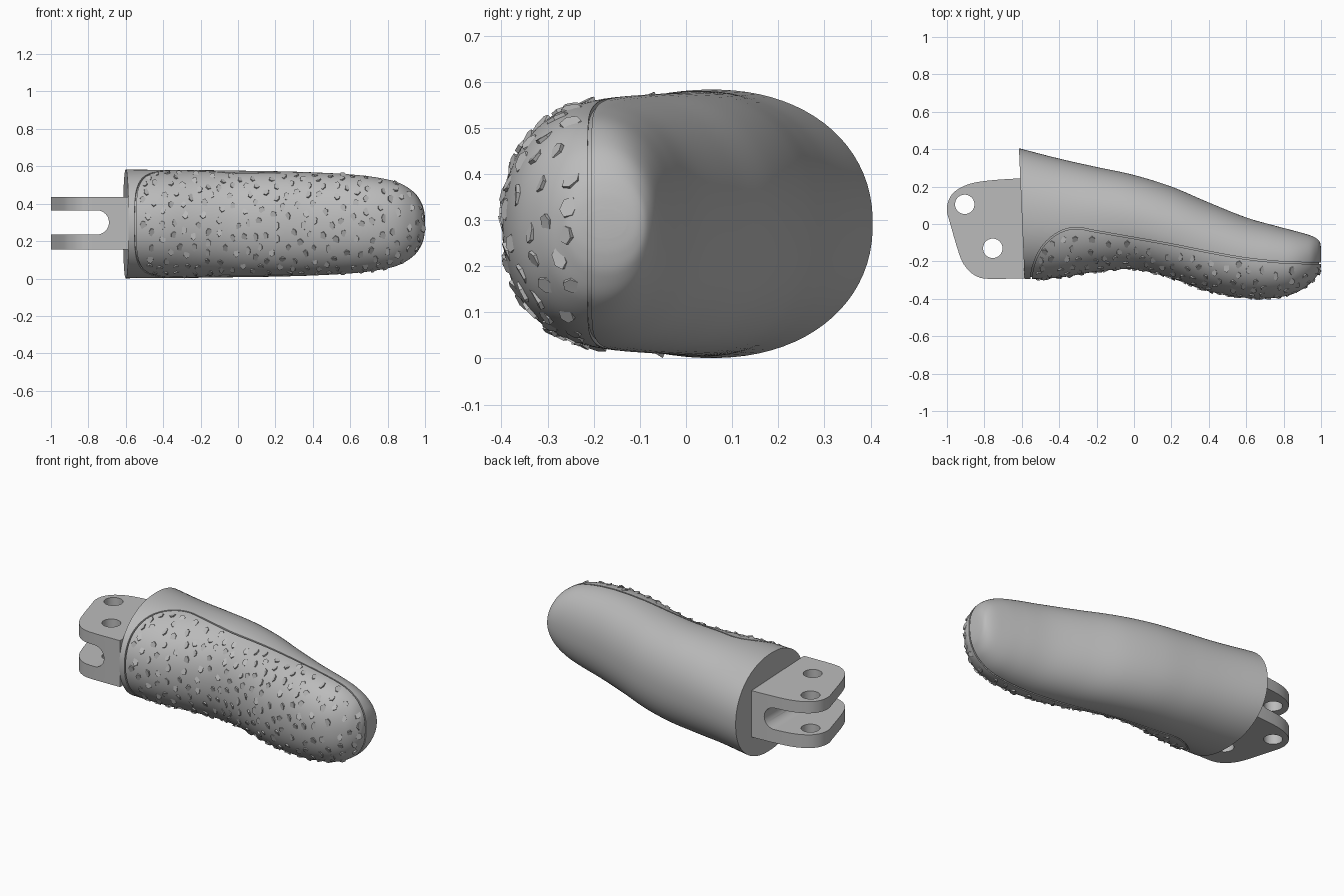
import bpy, bmesh, math, random
from mathutils import Vector

if "Cube" in bpy.data.objects:
    bpy.data.objects.remove(bpy.data.objects["Cube"])

random.seed(4)
MID_Z = 0.292
ROUNDNESS = 2.15

grey = bpy.data.materials.new("satin_grey")
grey.use_nodes = True
shade = (0.5, 0.5, 0.5, 1)
grey.diffuse_color = shade
grey.node_tree.nodes["Principled BSDF"].inputs["Base Color"].default_value = shade

# Handle stations: x, back y, front y, half height
STATIONS = [
    (-.6, .405, -.295, .291), (-.4, .35, -.287, .289), (-.2, .305, -.255, .288),
    (0, .262, -.242, .285), (.2, .2, -.29, .282), (.4, .115, -.36, .276),
    (.6, .035, -.395, .265), (.75, -.008, -.395, .247), (.86, -.037, -.37, .22),
    (.94, -.06, -.32, .17), (.98, -.08, -.275, .115), (.995, -.1, -.25, .07),
    (1, -.13, -.22, .03)]
LAST = len(STATIONS) - 1

# Seam between shell and grip pad, in plan
SEAM = [(-.553, -.5), (-.55, -.3), (-.53, -.2), (-.48, -.11), (-.4, -.045), (-.31, -.022),
        (-.2, -.04), (0, -.075), (.2, -.11), (.4, -.15), (.6, -.185), (.8, -.205),
        (1, -.21), (1.1, -.21)]

# Side outline of the hinge lug, in plan
LUG = [(-.59, .245), (-.75, .235), (-.87, .217), (-.95, .18), (-.99, .13), (-1, .07),
       (-.985, .01), (-.935, -.16), (-.9, -.23), (-.85, -.275), (-.78, -.293), (-.585, -.29)]


def spline(keys, u):
    """Smooth curve through the keys, u counted in keys."""
    top = len(keys) - 1
    i = max(0, min(int(u), top - 1))
    f = u - i
    a, b, c, d = (keys[max(0, min(top, i + k))] for k in (-1, 0, 1, 2))
    return [q + .5 * f * (r - p + f * (2 * p - 5 * q + 4 * r - s + f * (3 * (q - r) + s - p)))
            for p, q, r, s in zip(a, b, c, d)]


def sample(keys, steps):
    count = (len(keys) - 1) * steps
    return [spline(keys, k / steps) for k in range(count + 1)]


def bend(value):
    return math.copysign(abs(value) ** (2 / ROUNDNESS), value)


def surface(u, t):
    """Point on the handle at station u and angle t around it."""
    x, back, front, half = spline(STATIONS, u)
    centre, reach = (back + front) / 2, (back - front) / 2
    y = centre + reach * bend(math.cos(t))
    tilt = max(0, 1 - u) * .043 * (y - centre)
    return Vector((x - tilt, y, MID_Z + half * bend(math.sin(t))))


def normal(u, t):
    e = .01
    along = surface(min(u + e, LAST), t) - surface(max(u - e, 0), t)
    around = surface(u, t + e) - surface(u, t - e)
    return around.cross(along).normalized()


def finish(name, bm):
    bmesh.ops.recalc_face_normals(bm, faces=bm.faces)
    mesh = bpy.data.meshes.new(name)
    bm.to_mesh(mesh)
    bm.free()
    mesh.materials.append(grey)
    obj = bpy.data.objects.new(name, mesh)
    bpy.context.collection.objects.link(obj)
    return obj


def activate(obj):
    bpy.ops.object.select_all(action='DESELECT')
    obj.select_set(True)
    bpy.context.view_layer.objects.active = obj


def smooth(obj):
    activate(obj)
    bpy.ops.object.shade_smooth_by_angle(angle=math.radians(35))


def loft(name, start, inset=0, steps=6, sides=80):
    bm = bmesh.new()
    rings = []
    count = LAST * steps
    for k in range(count + 1):
        u = start + (LAST - start) * k / count
        ring = []
        for j in range(sides):
            t = math.tau * (j + .5) / sides
            point = surface(u, t)
            if inset:
                point -= normal(u, t) * inset
            ring.append(bm.verts.new(point))
        rings.append(ring)
    for a, b in zip(rings, rings[1:]):
        for j in range(sides):
            n = (j + 1) % sides
            bm.faces.new((a[j], a[n], b[n], b[j]))
    bm.faces.new(rings[0])
    bm.faces.new(rings[-1])
    return finish(name, bm)


def prism(name, outline, low, high, axis='z'):
    """Extrude an outline; axis y reads the outline as x, z."""
    bm = bmesh.new()
    place = (lambda p, h: (p[0], p[1], h)) if axis == 'z' else (lambda p, h: (p[0], h, p[1]))
    lower = [bm.verts.new(place(p, low)) for p in outline]
    upper = [bm.verts.new(place(p, high)) for p in outline]
    bm.faces.new(lower)
    bm.faces.new(upper)
    for j in range(len(outline)):
        n = (j + 1) % len(outline)
        bm.faces.new((lower[j], lower[n], upper[n], upper[j]))
    return finish(name, bm)


def arc(cx, cy, radius, begin, end, count):
    angles = [begin + (end - begin) * k / count for k in range(count + 1)]
    return [(cx + radius * math.cos(a), cy + radius * math.sin(a)) for a in angles]


def cut(obj, cutter):
    cutter.hide_render = True
    activate(obj)
    mod = obj.modifiers.new("cut", 'BOOLEAN')
    mod.operation, mod.solver, mod.object = 'DIFFERENCE', 'EXACT', cutter
    bpy.ops.object.modifier_apply(modifier=mod.name)
    bpy.data.objects.remove(cutter)


# Handle shell and pad, parted by a thin seam with a core behind it
handle = loft("handle_body", 0)
seam = [Vector(p) for p in sample(SEAM, 5)]
sides_of_seam = [[], []]
for k, p in enumerate(seam):
    run = (seam[min(k + 1, len(seam) - 1)] - seam[max(k - 1, 0)]).normalized()
    across = Vector((-run.y, run.x)) * .004
    sides_of_seam[0].append(p + across)
    sides_of_seam[1].append(p - across)
cut(handle, prism("seam_cutter", sides_of_seam[0] + sides_of_seam[1][::-1], -.2, .8))
smooth(handle)
smooth(loft("handle_core", .1, inset=.01))

# Hinge lug with a round-ended slot and two pin holes
lug = prism("hinge_lug", sample(LUG, 4), MID_Z + .003 - .14, MID_Z + .003 + .14)
slot = [(-1.2, MID_Z - .057)] + arc(-.755, MID_Z + .008, .065, -math.pi / 2, math.pi / 2, 24)
slot[0] = (-1.2, slot[1][1])
slot.append((-1.2, slot[-1][1]))
cut(lug, prism("slot_cutter", slot, -1, 1, axis='y'))
for hx, hy in ((-.905, .105), (-.755, -.13)):
    cut(lug, prism("pin_hole_cutter", arc(hx, hy, .052, 0, math.tau, 40)[:-1], -.1, .8))
smooth(lug)


# Raised, slightly tipped pebbles over the grip pad
def seam_y(x):
    for p, q in zip(seam, seam[1:]):
        if p.x <= x <= q.x:
            return p.y + (q.y - p.y) * (x - p.x) / max(q.x - p.x, 1e-6)
    return -1


def add_pebble(bm, point, n):
    e1 = (Vector((1, 0, 0)) - n * n.x).normalized()
    e2 = n.cross(e1)
    wide, tall = random.uniform(.015, .02), random.uniform(.02, .028)
    tip, turn = random.uniform(0, math.tau), random.uniform(-.3, .3)
    rings = []
    for scale, height, lean in ((1, -.012, 0), (.9, .003, .006)):
        ring = []
        for k in range(6):
            a = math.tau * (k + .5) / 6 + turn
            rise = height + lean * math.cos(a - tip)
            ring.append(bm.verts.new(point + e1 * wide * scale * math.cos(a)
                                     + e2 * tall * scale * math.sin(a) + n * rise))
        rings.append(ring)
    for k in range(6):
        m = (k + 1) % 6
        bm.faces.new((rings[0][k], rings[0][m], rings[1][m], rings[1][k]))
    bm.faces.new(rings[1])


pebbles = bmesh.new()
placed = []
for _ in range(9000):
    u, t = random.uniform(.2, LAST - .8), random.uniform(.45, 1.55) * math.pi
    point = surface(u, t)
    if point.y > seam_y(point.x) - .035 or point.x < -.51:
        continue
    if all((point - other).length > .055 for other in placed):
        placed.append(point)
        add_pebble(pebbles, point, normal(u, t))
finish("grip_pebbles", pebbles)
